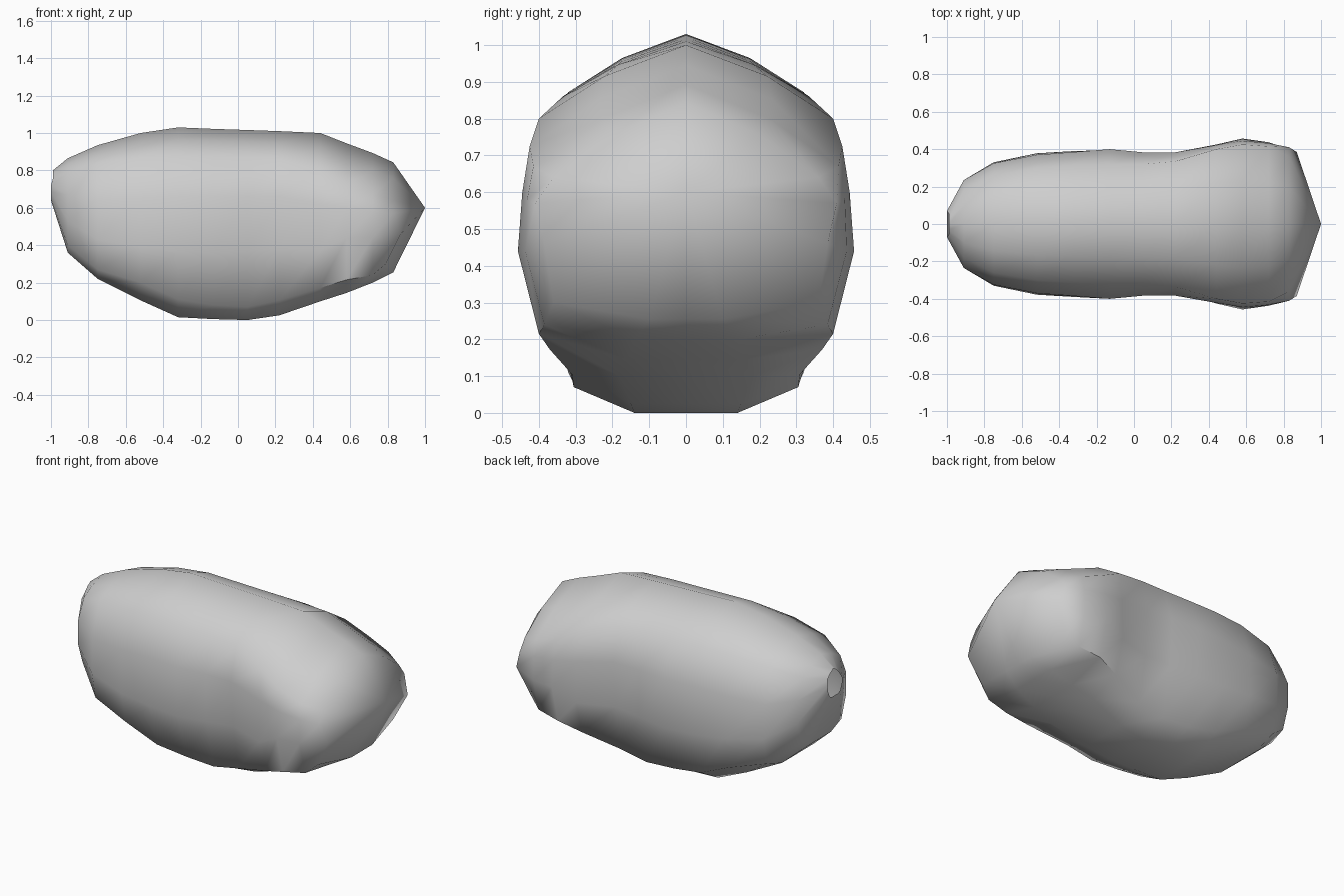
import bpy, bmesh, math

if "Cube" in bpy.data.objects:
    bpy.data.objects.remove(bpy.data.objects["Cube"], do_unlink=True)

# Single grey material
grey = bpy.data.materials.new("light_grey")
grey.use_nodes = True
colour = (0.62, 0.62, 0.62, 1)
grey.diffuse_color = colour
bsdf = grey.node_tree.nodes["Principled BSDF"]
bsdf.inputs["Base Color"].default_value = colour
bsdf.inputs["Roughness"].default_value = 0.8

# Stations from tail to chest: x, crown z, then (y, z) of
# shoulder, flank, side, lower and underside points
STATIONS = [
    (-0.99, .80, .055, .755, .07, .72, .065, .685, .05, .65, .03, .64),
    (-0.91, .865, .18, .79, .235, .67, .235, .53, .19, .40, .09, .36),
    (-0.75, .935, .26, .84, .325, .64, .33, .43, .295, .27, .15, .22),
    (-0.52, 1.0, .30, .87, .37, .65, .378, .39, .335, .20, .16, .105),
    (-0.32, 1.03, .315, .875, .385, .66, .39, .37, .32, .11, .15, .015),
    (-0.13, 1.022, .32, .872, .40, .66, .395, .36, .305, .08, .145, .005),
    (0.05, 1.016, .32, .87, .383, .66, .375, .37, .305, .07, .14, .0),
    (0.22, 1.01, .335, .86, .383, .66, .36, .38, .31, .105, .15, .025),
    (0.44, 1.0, .40, .80, .422, .62, .425, .37, .37, .172, .18, .10),
    (0.58, .945, .425, .725, .445, .60, .457, .44, .40, .215, .16, .145),
    (0.72, .893, .415, .67, .432, .58, .437, .44, .385, .24, .14, .20),
    (0.83, .843, .36, .64, .41, .57, .385, .46, .36, .30, .10, .255),
]


def ring(station):
    """Closed section, symmetrical about y = 0."""
    x, crown, *rest = station
    half = list(zip(rest[0::2], rest[1::2]))
    ys, zs = half[0]
    half.insert(0, (0.55 * ys, crown - 0.42 * (crown - zs)))
    loop = [(0, crown)] + half + [(0, half[-1][1])]
    loop += [(-y, z) for y, z in reversed(half)]
    return [(x, y, z) for y, z in loop]


bm = bmesh.new()
rings = [[bm.verts.new(p) for p in ring(s)] for s in STATIONS]
n = len(rings[0])

# Slanted rim around the chest
for i, x in ((4, 0.87), (5, 0.79)):
    rings[-1][i].co.x = rings[-1][n - i].co.x = x

# Lower edge of the tail opening reaches furthest back
for v in rings[0]:
    if v.co.z < 0.73:
        v.co.x = -1.0

# Skin between sections and the pointed chest; the tail end stays open
for a, b in zip(rings, rings[1:]):
    for i in range(n):
        k = (i + 1) % n
        bm.faces.new((a[i], a[k], b[k], b[i]))
tip = bm.verts.new((1.0, 0, 0.6))
for i in range(n):
    bm.faces.new((rings[-1][i], rings[-1][(i + 1) % n], tip))
bmesh.ops.recalc_face_normals(bm, faces=bm.faces)

mesh = bpy.data.meshes.new("body")
bm.to_mesh(mesh)
bm.free()
mesh.materials.append(grey)
body = bpy.data.objects.new("body", mesh)
bpy.context.collection.objects.link(body)
bpy.ops.object.select_all(action='DESELECT')
body.select_set(True)
bpy.context.view_layer.objects.active = body
bpy.ops.object.shade_smooth_by_angle(angle=math.radians(60))
